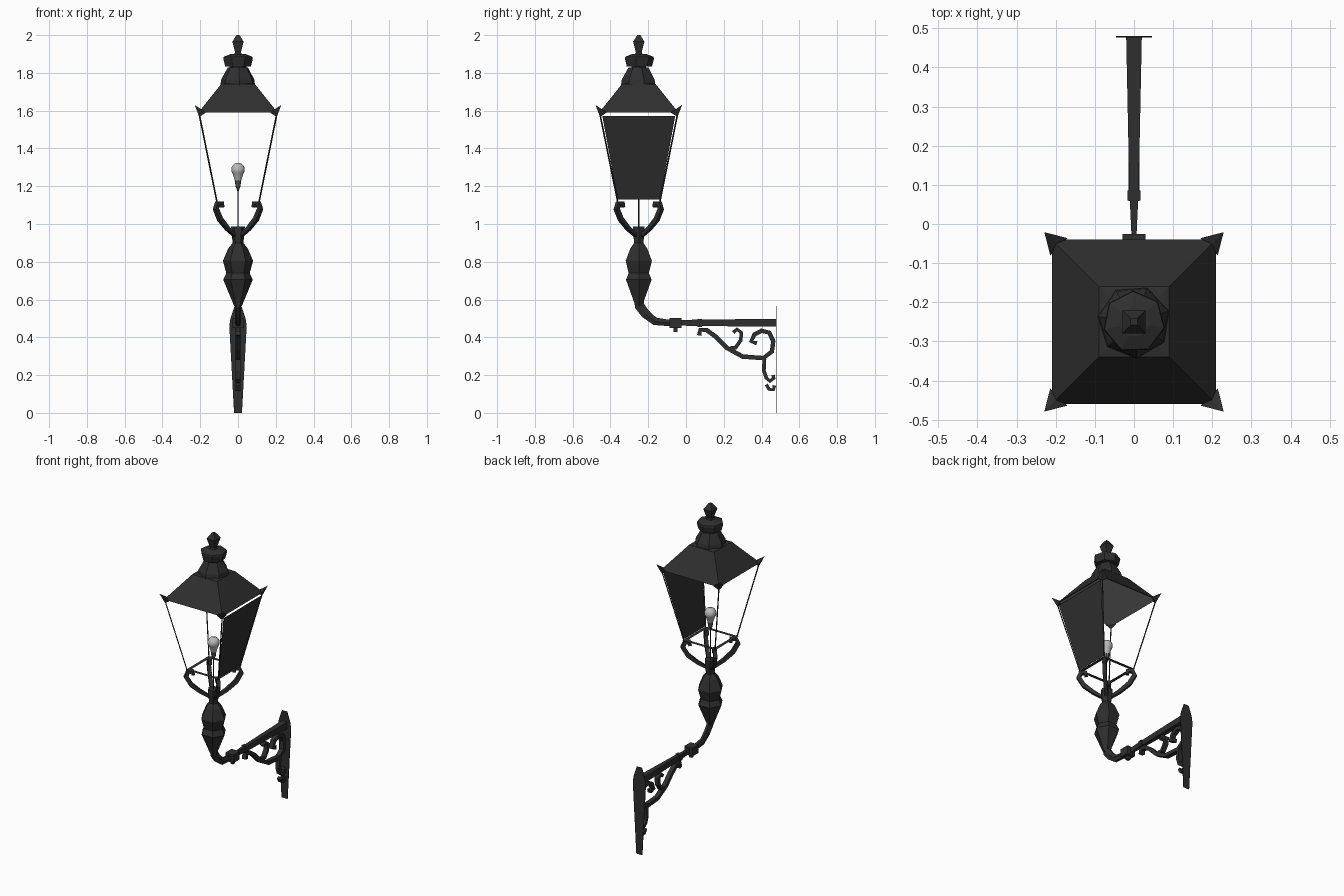
import bpy, bmesh, math
from mathutils import Vector

cube = bpy.data.objects.get("Cube")
if cube:
    bpy.data.objects.remove(cube)

LAMP_Y = -0.25
ROOT2 = math.sqrt(2)


def material(name, value):
    m = bpy.data.materials.new(name)
    m.use_nodes = True
    col = (value, value, value, 1)
    m.diffuse_color = col
    m.node_tree.nodes["Principled BSDF"].inputs["Base Color"].default_value = col
    return m


black = material("black_iron", 0.028)
pale = material("pale_bulb", 0.5)
grey = material("grey_reflector", 0.3)
dull = material("dull_socket", 0.12)


def finish(name, bm, mat, smooth=False):
    bmesh.ops.recalc_face_normals(bm, faces=bm.faces)
    me = bpy.data.meshes.new(name)
    bm.to_mesh(me)
    bm.free()
    me.materials.append(mat)
    for p in me.polygons:
        p.use_smooth = smooth
    ob = bpy.data.objects.new(name, me)
    bpy.context.collection.objects.link(ob)
    return ob


def skin(bm, rings):
    """Join rings of points into a closed, capped tube."""
    loops = [[bm.verts.new(p) for p in ring] for ring in rings]
    n = len(loops[0])
    for a, b in zip(loops, loops[1:]):
        for i in range(n):
            j = (i + 1) % n
            bm.faces.new((a[i], a[j], b[j], b[i]))
    bm.faces.new(loops[0][::-1])
    bm.faces.new(loops[-1])


def lathe(name, profile, sides, turn=0.0, mat=black, smooth=False):
    """Turn (radius, z) pairs about the lamp axis."""
    angles = [turn + math.tau * i / sides for i in range(sides)]
    bm = bmesh.new()
    skin(bm, [[(r * math.cos(a), LAMP_Y + r * math.sin(a), z) for a in angles]
              for r, z in profile])
    return finish(name, bm, mat, smooth)


def sweep(name, pts, halves, depths, normal=(1, 0, 0), sides=4):
    """Sweep a section along a path lying in the plane of the given normal."""
    pts = [Vector(p) for p in pts]
    normal = Vector(normal).normalized()
    n = len(pts)
    halves = halves if isinstance(halves, list) else [halves] * n
    depths = depths if isinstance(depths, list) else [depths] * n
    k = ROOT2 if sides == 4 else 1
    rings = []
    for i, p in enumerate(pts):
        tangent = pts[min(i + 1, n - 1)] - pts[max(i - 1, 0)]
        side = normal.cross(tangent).normalized()
        ring = []
        for s in range(sides):
            a = math.tau * (s + 0.5) / sides
            ring.append(p + side * halves[i] * k * math.cos(a)
                        + normal * depths[i] * k * math.sin(a))
        rings.append(ring)
    bm = bmesh.new()
    skin(bm, rings)
    return finish(name, bm, black)


def plate(name, corners, mat=black):
    bm = bmesh.new()
    bm.faces.new([bm.verts.new(c) for c in corners])
    return finish(name, bm, mat)


def box(name, lo, hi):
    mid = [(a + b) / 2 for a, b in zip(lo, hi)]
    return sweep(name, [(mid[0], lo[1], mid[2]), (mid[0], hi[1], mid[2])],
                 (hi[2] - lo[2]) / 2, (hi[0] - lo[0]) / 2)


def in_side_plane(pairs):
    return [(0, y, z) for y, z in pairs]


# Roof with its pale underside
quarter = math.pi / 4
lathe("roof", [(0.21 * ROOT2, 1.59), (0.09 * ROOT2, 1.74), (0.06 * ROOT2, 1.745)], 4, quarter)
plate("ceiling", [(sx * 0.205, LAMP_Y + sy * 0.205, 1.588)
                  for sx, sy in ((-1, -1), (-1, 1), (1, 1), (1, -1))], grey)

# Stacked finial
lathe("finial_base", [(0.095, 1.73), (0.09, 1.765), (0.055, 1.828)], 7, 0.3)
lathe("finial_core", [(0.045, 1.80), (0.045, 1.85)], 6)
lathe("finial_collar", [(0.07, 1.835), (0.08, 1.875), (0.078, 1.885), (0.04, 1.9)], 7, 0.7)
lathe("finial_tip", [(0.03, 1.895), (0.022, 1.91), (0.042, 1.965), (0.012, 2.0)], 4, quarter)

# Lantern corners: roof leaves, thin rods, curled brackets and bottom frame
for sx in (-1, 1):
    for sy in (-1, 1):
        def corner(u, v, z):
            return Vector((sx * u, LAMP_Y + sy * v, z))
        bm = bmesh.new()
        for u, v, z in ((0.229, 0.229, 1.63), (0.17, 0.214, 1.59), (0.214, 0.17, 1.59),
                        (0.205, 0.205, 1.567), (0.2, 0.2, 1.605)):
            bm.verts.new(corner(u, v, z))
        bmesh.ops.convex_hull(bm, input=bm.verts)
        finish("roof_leaf", bm, black)

        across = (sx, -sy, 0)
        sweep("corner_rod", [corner(0.205, 0.205, 1.58), corner(0.112, 0.112, 1.12)],
              0.003, 0.003, across)
        curl = [(0.012, 0.935), (0.055, 0.975), (0.095, 1.025), (0.117, 1.08),
                (0.108, 1.11), (0.088, 1.11), (0.086, 1.088)]
        sweep("curled_bracket", [corner(r, r, z) for r, z in curl],
              [0.008, 0.011, 0.013, 0.013, 0.012, 0.012, 0.01], 0.011, across)

outer, inner = 0.118, 0.096
for i in range(4):
    a, b = quarter + i * math.pi / 2, quarter + (i + 1) * math.pi / 2
    plate("bottom_frame", [(r * ROOT2 * math.cos(t), LAMP_Y + r * ROOT2 * math.sin(t), 1.123)
                           for r, t in ((outer, a), (outer, b), (inner, b), (inner, a))])

# The single closed side pane
plate("side_pane", [(0.206, LAMP_Y - 0.193, 1.573), (0.206, LAMP_Y + 0.193, 1.573),
                    (0.112, LAMP_Y + 0.112, 1.13), (0.112, LAMP_Y - 0.112, 1.13)])

# Bulb on its thin stalk
profile = [(0.012, 1.215), (0.018, 1.235)]
for i in range(9):
    t = math.radians(-40 + 16 * i)
    profile.append((0.036 * math.cos(t), 1.288 + 0.036 * math.sin(t)))
profile.append((0.003, 1.324))
lathe("bulb", profile, 16, mat=pale, smooth=True)
lathe("bulb_socket", [(0.004, 1.175), (0.013, 1.2), (0.018, 1.236)], 8, mat=dull)
lathe("bulb_stalk", [(0.003, 0.97), (0.003, 1.18)], 4)

# Baluster stem and elbow
lathe("stem", [(0.02, 0.565), (0.078, 0.705), (0.062, 0.74), (0.08, 0.805),
               (0.052, 0.87), (0.028, 0.9), (0.035, 0.95), (0.036, 0.988)], 6)
sweep("elbow", in_side_plane([(-0.25, 0.6), (-0.245, 0.565), (-0.215, 0.525),
                              (-0.165, 0.485), (-0.08, 0.475)]),
      [0.03, 0.03, 0.028, 0.024, 0.019], 0.015, sides=6)

# Arm with two collars
box("elbow_collar", (-0.029, -0.088, 0.45), (0.029, -0.025, 0.503))
box("collar_peg", (-0.01, -0.065, 0.428), (0.01, -0.045, 0.452))
sweep("arm", in_side_plane([(-0.04, 0.477), (0.09, 0.477), (0.48, 0.477)]),
      [0.015, 0.017, 0.021], [0.006, 0.012, 0.02])
box("arm_collar", (-0.016, 0.06, 0.456), (0.016, 0.085, 0.497))

# Scrollwork below the arm
scrolls = {
    "main_scroll": ([(0.07, 0.41), (0.075, 0.44), (0.11, 0.438), (0.155, 0.405),
                     (0.215, 0.345), (0.3, 0.298), (0.41, 0.29), (0.455, 0.325),
                     (0.462, 0.38), (0.44, 0.425), (0.4, 0.435), (0.362, 0.415),
                     (0.345, 0.378), (0.375, 0.37)], 0.012),
    "inner_scroll": ([(0.25, 0.425), (0.27, 0.443), (0.293, 0.425), (0.29, 0.385),
                      (0.262, 0.345), (0.235, 0.345)], 0.01),
    "lower_scroll": ([(0.415, 0.285), (0.412, 0.225), (0.425, 0.185),
                      (0.445, 0.168), (0.465, 0.185), (0.46, 0.2)], 0.01),
    "scroll_drop": ([(0.425, 0.15), (0.44, 0.125), (0.462, 0.122), (0.468, 0.145)], 0.009),
}
for name, (pairs, half) in scrolls.items():
    sweep(name, in_side_plane(pairs), half, 0.014)

# Wall plate
sweep("wall_plate", [(0, 0.478, z) for z in (0, 0.46, 0.5, 0.565)],
      0.002, [0.021, 0.046, 0.04, 0.018])
